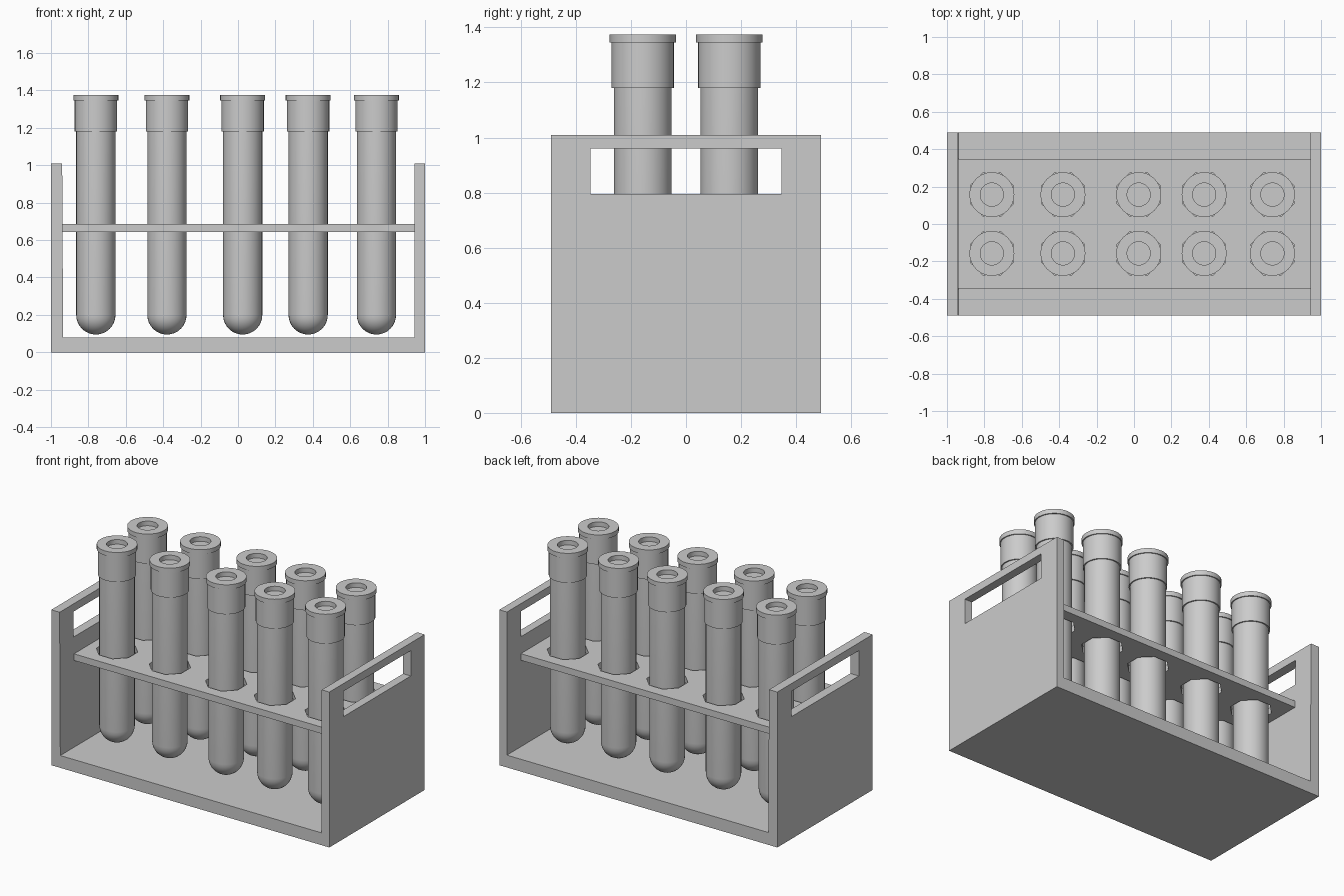
import bpy, bmesh
from math import pi, sin, cos, radians

if "Cube" in bpy.data.objects:
    bpy.data.objects.remove(bpy.data.objects["Cube"])

TUBE_X = [-0.76, -0.38, 0.025, 0.375, 0.74]
TUBE_Y = [-0.157, 0.157]


def finish(name, bm):
    bmesh.ops.remove_doubles(bm, verts=bm.verts, dist=1e-5)
    bmesh.ops.recalc_face_normals(bm, faces=bm.faces)
    me = bpy.data.meshes.new(name)
    bm.to_mesh(me)
    bm.free()
    ob = bpy.data.objects.new(name, me)
    bpy.context.collection.objects.link(ob)
    return ob


def activate(ob):
    bpy.ops.object.select_all(action='DESELECT')
    ob.select_set(True)
    bpy.context.view_layer.objects.active = ob


def prism(name, pts, vec):
    """Extrude a closed 3D outline along vec."""
    bm = bmesh.new()
    face = bm.faces.new([bm.verts.new(p) for p in pts])
    ext = bmesh.ops.extrude_face_region(bm, geom=[face], use_keep_orig=True)
    moved = [g for g in ext['geom'] if isinstance(g, bmesh.types.BMVert)]
    bmesh.ops.translate(bm, verts=moved, vec=vec)
    return finish(name, bm)


def cut(ob, cutter):
    cutter.hide_render = True
    mod = ob.modifiers.new('cut', 'BOOLEAN')
    mod.operation = 'DIFFERENCE'
    mod.solver = 'EXACT'
    mod.object = cutter
    activate(ob)
    bpy.ops.object.modifier_apply(modifier=mod.name)
    bpy.data.objects.remove(cutter, do_unlink=True)


def lathe(name, profile, steps=32):
    """Revolve (radius, z) points about z."""
    bm = bmesh.new()
    vs = [bm.verts.new((r, 0, z)) for r, z in profile]
    es = [bm.edges.new(p) for p in zip(vs, vs[1:])]
    bmesh.ops.spin(bm, geom=vs + es, axis=(0, 0, 1), cent=(0, 0, 0),
                   angle=2 * pi, steps=steps, use_merge=True)
    ob = finish(name, bm)
    activate(ob)
    bpy.ops.object.shade_smooth_by_angle(angle=radians(35))
    return ob


# U-shaped frame: base and two end walls
frame_profile = [(-1, 0), (1, 0), (1, 1.01), (0.945, 1.01), (0.945, 0.08),
                 (-0.935, 0.08), (-0.94, 1.01), (-1, 1.01)]
frame = prism('rack_frame', [(x, -0.49, z) for x, z in frame_profile], (0, 0.98, 0))

# Handle slots through both end walls
slot = [(-0.347, 0.795), (0.347, 0.795), (0.347, 0.96), (-0.347, 0.96)]
cut(frame, prism('slot_cutter', [(-1.2, y, z) for y, z in slot], (2.4, 0, 0)))

# Shelf with octagonal holes
shelf = prism('shelf', [(-0.938, -0.345, 0.642), (0.946, -0.345, 0.642),
                        (0.946, 0.347, 0.642), (-0.938, 0.347, 0.642)], (0, 0, 0.043))
for x in TUBE_X:
    for y in TUBE_Y:
        octagon = [(x + 0.125 * cos(a), y + 0.125 * sin(a), 0.5)
                   for a in [(k + 0.5) * pi / 4 for k in range(8)]]
        cut(shelf, prism('hole_cutter', octagon, (0, 0, 0.4)))

# Round-bottomed tube and its lipped stopper with a shallow recess
R = 0.105
dome = [(R * sin(i * pi / 16), 0.2 - R * cos(i * pi / 16)) for i in range(9)]
tube = lathe('test_tube', dome + [(R, 1.2), (0, 1.2)])
cap = lathe('stopper', [(0, 1.18), (0.113, 1.18), (0.113, 1.345), (0.12, 1.345),
                        (0.12, 1.375), (0.062, 1.375), (0.062, 1.345), (0, 1.345)])

# Place ten tubes in two rows
for i, x in enumerate(TUBE_X):
    for j, y in enumerate(TUBE_Y):
        for src in (tube, cap):
            ob = src
            if i or j:
                ob = src.copy()
                ob.name = f'{src.data.name}_{i}_{j}'
                bpy.context.collection.objects.link(ob)
            ob.location = (x, y, 0)
